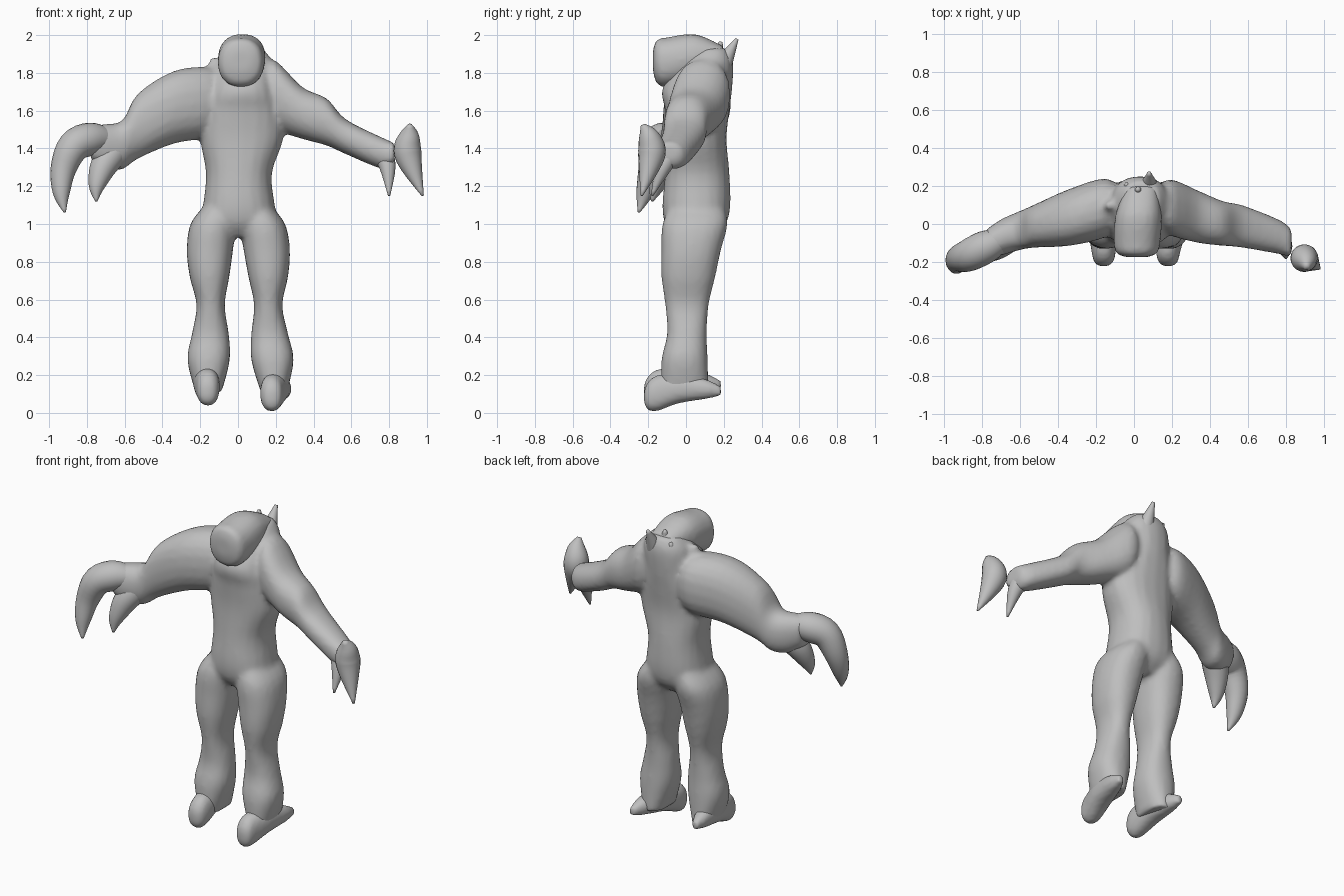
import bpy, bmesh, math
from mathutils import Vector

SKIN = bpy.data.materials.new("grey_skin")
SKIN.diffuse_color = (0.52, 0.52, 0.52, 1)
SIDES = 20
RING = [(math.cos(2 * math.pi * k / SIDES), math.sin(2 * math.pi * k / SIDES)) for k in range(SIDES)]


def smooth_rows(rows, steps=4):
    """Catmull-Rom refinement of section rows."""
    out = []
    for i in range(len(rows) - 1):
        p = [rows[max(i - 1, 0)], rows[i], rows[i + 1], rows[min(i + 2, len(rows) - 1)]]
        for s in range(steps):
            t = s / steps
            out.append([0.5 * (2 * b + (c - a) * t + (2 * a - 5 * b + 4 * c - d) * t * t
                        + (3 * b - a - 3 * c + d) * t ** 3) for a, b, c, d in zip(*p)])
    return out + [list(rows[-1])]


def skin_rings(bm, rings):
    """Join rings of points into a closed tube."""
    loops = [[bm.verts.new(p) for p in ring] for ring in rings]
    for a, b in zip(loops, loops[1:]):
        for i in range(SIDES):
            j = (i + 1) % SIDES
            bm.faces.new((a[i], a[j], b[j], b[i]))
    bm.faces.new(loops[0])
    bm.faces.new(loops[-1])


def box_loft(bm, axis, rows):
    """Oval sections on a world axis; row = position, min/max of the other two axes."""
    rings = []
    for t, a0, a1, b0, b1 in smooth_rows(rows):
        ring = []
        for c, s in RING:
            c, s = [math.copysign(abs(v) ** 0.88, v) for v in (c, s)]
            p = [(a0 + a1) / 2 + c * (a1 - a0) / 2, (b0 + b1) / 2 + s * (b1 - b0) / 2]
            p.insert(axis, t)
            ring.append(p)
        rings.append(ring)
    skin_rings(bm, rings)


def path_loft(bm, rows):
    """Round sections along a bent path; row = x, y, z, radius."""
    rows = smooth_rows(rows)
    pts = [Vector(r[:3]) for r in rows]
    rings = []
    for i, r in enumerate(rows):
        tan = (pts[min(i + 1, len(pts) - 1)] - pts[max(i - 1, 0)]).normalized()
        side = tan.cross(Vector((0, 1, 0))).normalized()
        deep = side.cross(tan)
        rings.append([pts[i] + (side * c + deep * s) * r[3] for c, s in RING])
    skin_rings(bm, rings)


def finish(bm, name, voxel=0):
    bmesh.ops.recalc_face_normals(bm, faces=bm.faces[:])
    me = bpy.data.meshes.new(name)
    bm.to_mesh(me)
    bm.free()
    me.materials.append(SKIN)
    ob = bpy.data.objects.new(name, me)
    bpy.context.collection.objects.link(ob)
    if voxel:
        m = ob.modifiers.new("fuse", "REMESH")
        m.mode, m.voxel_size, m.use_smooth_shade = "VOXEL", voxel, True
        m = ob.modifiers.new("soften", "SMOOTH")
        m.factor, m.iterations = 0.5, 4
    for f in me.polygons:
        f.use_smooth = True


def claw(name, *rows):
    bm = bmesh.new()
    path_loft(bm, rows)
    finish(bm, name)


def spike(name, base, tip, radius):
    """Horn leaning from base to tip."""
    a, b = Vector(base), Vector(tip)
    claw(name, *[(*a.lerp(b, t), radius * (1 - 0.85 * t)) for t in (0, 0.5, 1)])


body = bmesh.new()
# torso
box_loft(body, 2, [
    (0.93, -0.08, 0.11, -0.06, 0.14), (1.0, -0.2, 0.21, -0.11, 0.21),
    (1.1, -0.185, 0.195, -0.125, 0.235), (1.27, -0.17, 0.18, -0.11, 0.23),
    (1.45, -0.2, 0.24, -0.1, 0.215), (1.6, -0.19, 0.235, -0.11, 0.23),
    (1.72, -0.15, 0.2, -0.125, 0.245), (1.86, -0.11, 0.18, -0.02, 0.25),
    (1.93, -0.05, 0.13, 0.06, 0.22)])

# legs share one profile, the left one mirrored and set slightly inward
LEG = [(1.1, 0.02, 0.17, -0.08, 0.2), (1.0, 0.01, 0.25, -0.125, 0.22),
       (0.86, 0.03, 0.275, -0.13, 0.185), (0.72, 0.055, 0.265, -0.13, 0.155),
       (0.57, 0.085, 0.235, -0.11, 0.12), (0.42, 0.07, 0.265, -0.1, 0.11),
       (0.28, 0.07, 0.295, -0.13, 0.115), (0.11, 0.12, 0.26, -0.13, 0.12)]
box_loft(body, 2, LEG)
box_loft(body, 2, [(z, -b + 0.04 * (0.95 - z), -a + 0.04 * (0.95 - z), c, d)
                   for z, a, b, c, d in LEG])

# left arm, raised higher, then right arm
box_loft(body, 0, [
    (-0.06, 0, 0.18, 1.53, 1.78), (-0.15, -0.07, 0.24, 1.46, 1.83),
    (-0.34, -0.115, 0.185, 1.425, 1.81), (-0.53, -0.125, 0.1, 1.345, 1.69),
    (-0.61, -0.14, 0.065, 1.29, 1.55), (-0.7, -0.165, 0.025, 1.29, 1.53),
    (-0.78, -0.18, -0.03, 1.34, 1.52)])
box_loft(body, 0, [
    (0.1, 0, 0.18, 1.56, 1.82), (0.19, -0.06, 0.235, 1.5, 1.87),
    (0.34, -0.1, 0.175, 1.45, 1.725), (0.47, -0.115, 0.12, 1.415, 1.665),
    (0.57, -0.125, 0.1, 1.37, 1.555), (0.77, -0.16, 0.02, 1.29, 1.455),
    (0.83, -0.18, -0.03, 1.33, 1.43)])
# lump on the left shoulder
path_loft(body, [(-0.12, 0.08, 1.72, 0.08), (-0.13, 0.1, 1.885, 0.015)])
finish(body, "body", 0.016)

# head with blunt muzzle
bm = bmesh.new()
box_loft(bm, 1, [
    (-0.175, -0.04, 0.07, 1.81, 1.92), (-0.155, -0.09, 0.12, 1.745, 1.975),
    (-0.1, -0.107, 0.138, 1.725, 1.988), (0.05, -0.097, 0.145, 1.77, 2.005),
    (0.2, -0.04, 0.12, 1.84, 1.94)])
finish(bm, "head", 0.016)

# feet: narrow toe, heel spreading outward
for name, x, z, spread in (("left_foot", -0.16, 0.03, -0.03), ("right_foot", 0.18, 0, 0.07)):
    bm = bmesh.new()
    rows = [(-0.222, 0.025, 0.05, 0.12), (-0.2, 0.05, 0.015, 0.165), (-0.15, 0.063, 0.01, 0.2),
            (-0.04, 0.068, 0.05, 0.21), (0.1, 0.05, 0.073, 0.18), (0.185, 0.02, 0.09, 0.14)]
    box_loft(bm, 1, [(y, x + spread * max(0, y + 0.15) / 0.33 - w, x + spread * max(0, y + 0.15) / 0.33 + w,
                      z + lo, z + hi) for y, w, lo, hi in rows])
    finish(bm, name, 0.014)

# claws
claw("left_main_claw", (-0.69, -0.08, 1.45, 0.06), (-0.78, -0.12, 1.45, 0.087),
     (-0.87, -0.165, 1.41, 0.085), (-0.925, -0.185, 1.29, 0.068),
     (-0.935, -0.22, 1.16, 0.044), (-0.917, -0.25, 1.062, 0.006))
claw("left_thumb_claw", (-0.64, -0.06, 1.4, 0.075), (-0.71, -0.11, 1.31, 0.072),
     (-0.748, -0.155, 1.2, 0.043), (-0.75, -0.18, 1.12, 0.006))
claw("right_main_claw", (0.91, -0.23, 1.525, 0.012), (0.907, -0.2, 1.47, 0.053),
     (0.897, -0.18, 1.39, 0.073), (0.92, -0.195, 1.3, 0.056), (0.978, -0.235, 1.15, 0.006))
claw("right_thumb_claw", (0.76, -0.07, 1.39, 0.056), (0.792, -0.12, 1.3, 0.043),
     (0.8, -0.18, 1.15, 0.006))

# spikes on the upper back
spike("tall_back_spike", (0.08, 0.18, 1.82), (0.08, 0.27, 1.98), 0.06)
spike("middle_back_spike", (0.03, 0.15, 1.84), (0.02, 0.185, 1.965), 0.06)
spike("small_back_spike", (-0.03, 0.17, 1.78), (-0.04, 0.21, 1.91), 0.06)
